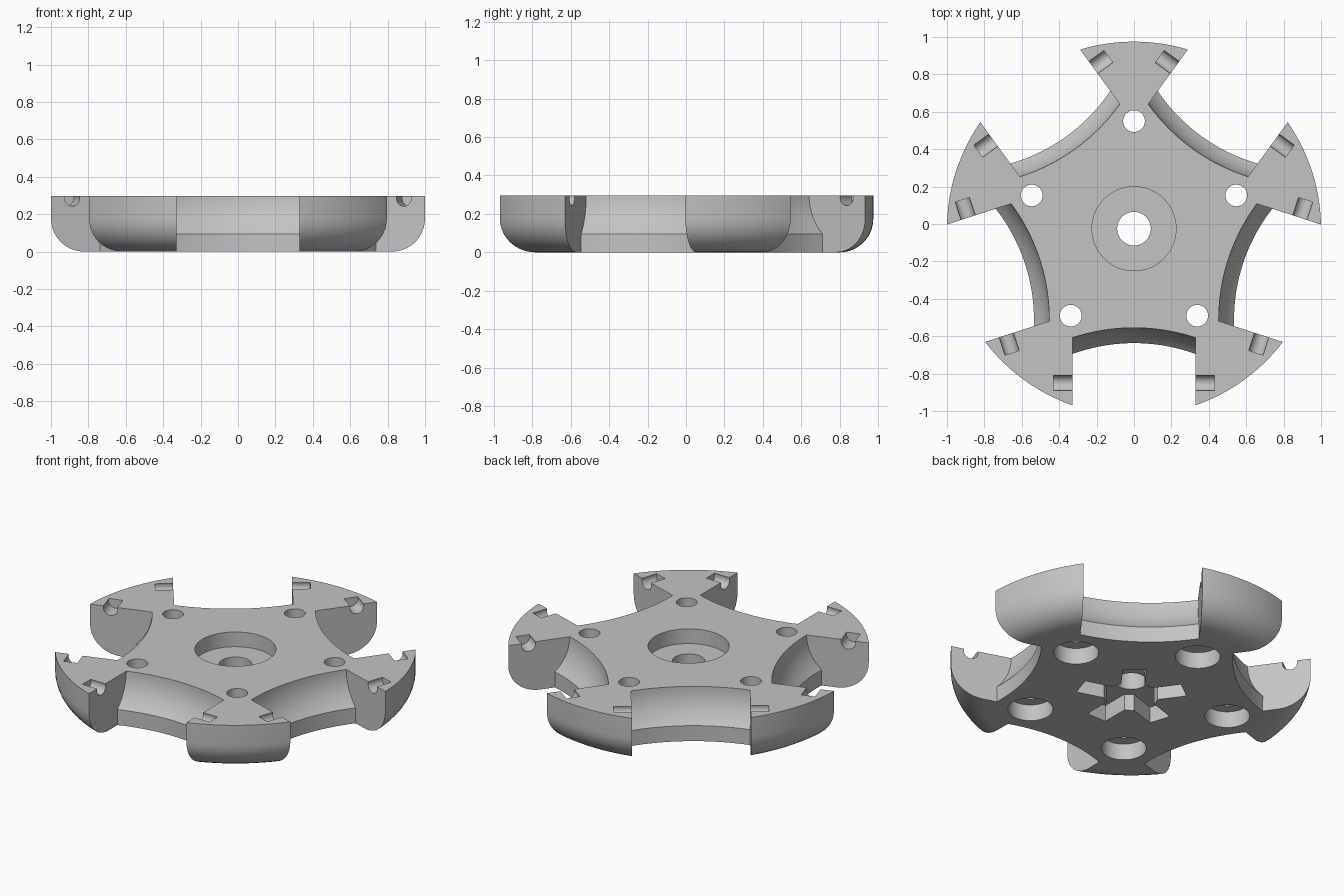
import bpy, bmesh
from math import sin, cos, pi, sqrt, radians
from mathutils import Matrix

if "Cube" in bpy.data.objects:
    bpy.data.objects.remove(bpy.data.objects["Cube"], do_unlink=True)

HEIGHT = 0.297
CENTRE = Matrix.Translation((0, -0.025, 0))
SLOT_HALF = 0.33
FILLET = 0.175

grey = bpy.data.materials.new("light_grey")
grey.use_nodes = True
grey.diffuse_color = (0.55, 0.55, 0.55, 1)
grey.node_tree.nodes["Principled BSDF"].inputs["Base Color"].default_value = grey.diffuse_color


def skin(name, rings, matrix=Matrix()):
    """Closed solid through stacked rings, listed from the bottom up."""
    bm = bmesh.new()
    loops = [[bm.verts.new(p) for p in ring] for ring in rings]
    n = len(loops[0])
    for low, high in zip(loops, loops[1:]):
        for i in range(n):
            j = (i + 1) % n
            bm.faces.new((low[i], low[j], high[j], high[i]))
    bm.faces.new(loops[0][::-1])
    bm.faces.new(loops[-1])
    bmesh.ops.recalc_face_normals(bm, faces=bm.faces)
    mesh = bpy.data.meshes.new(name)
    bm.to_mesh(mesh)
    bm.free()
    mesh.materials.append(grey)
    ob = bpy.data.objects.new(name, mesh)
    ob.matrix_world = matrix
    bpy.context.collection.objects.link(ob)
    return ob


def circle(r, z, n):
    return [(r * cos(2 * pi * i / n), r * sin(2 * pi * i / n), z) for i in range(n)]


def cylinder(r, z0, z1, matrix, n=48):
    return skin("cutter", [circle(r, z0, n), circle(r, z1, n)], matrix)


def box(x, y0, y1, z0, z1, matrix):
    return skin("cutter", [[(-x, y0, z), (x, y0, z), (x, y1, z), (-x, y1, z)]
                           for z in (z0, z1)], matrix)


def cut(cutter):
    cutter.hide_render = True
    bpy.context.view_layer.objects.active = body
    mod = body.modifiers.new("cut", "BOOLEAN")
    mod.operation = "DIFFERENCE"
    mod.solver = "EXACT"
    mod.object = cutter
    bpy.ops.object.modifier_apply(modifier=mod.name)
    bpy.data.objects.remove(cutter, do_unlink=True)


def slot_ring(r, z):
    """Slot outline whose inner end is an arc around a point outside the body."""
    xs = [SLOT_HALF * (i / 10 - 1) for i in range(21)]
    arc = [(x, sqrt(r * r - x * x) - 1.575, z) for x in xs]
    return arc + [(SLOT_HALF, -1.3, z), (-SLOT_HALF, -1.3, z)]


# Round body with a rounded lower rim
rim = [(1 - FILLET + FILLET * sin(a), FILLET - FILLET * cos(a))
       for a in (radians(9 * i) for i in range(11))]
body = skin("hub_body", [circle(r, z, 160) for r, z in rim + [(1, HEIGHT)]], CENTRE)

# Hollowed inner end of each slot: straight below, curved above
levels = [(0.965, -0.1)]
for i in range(11):
    z = 0.095 + (HEIGHT - 0.095) * i / 10
    levels.append((0.755 + sqrt(0.29 ** 2 - (HEIGHT - z) ** 2), z))
levels.append((1.045, 0.4))

for k in range(5):
    turn = CENTRE @ Matrix.Rotation(2 * pi * k / 5, 4, "Z")
    cut(skin("cutter", [slot_ring(r, z) for r, z in levels], turn))
    # Axle groove across the slot
    axle = turn @ Matrix.Translation((0, -0.825, 0.285)) @ Matrix.Rotation(pi / 2, 4, "Y")
    cut(cylinder(0.042, -0.43, 0.43, axle, 32))
    # Bolt hole and its wider lower bore
    bolt = turn @ Matrix.Translation((0, 0.575, 0))
    cut(cylinder(0.058, -0.1, 0.5, bolt))
    cut(cylinder(0.125, -0.1, 0.1, bolt))
    # Radial key slot underneath
    cut(box(0.065, -0.3, -0.02, -0.1, 0.1, turn))

# Central recess, shaft hole and lower socket
cut(cylinder(0.225, HEIGHT - 0.09, 0.5, CENTRE, 64))
cut(cylinder(0.09, -0.1, 0.5, CENTRE))
cut(cylinder(0.15, -0.1, 0.1, CENTRE))

bpy.ops.object.select_all(action="DESELECT")
body.select_set(True)
bpy.context.view_layer.objects.active = body
bpy.ops.object.shade_smooth_by_angle(angle=radians(25))
